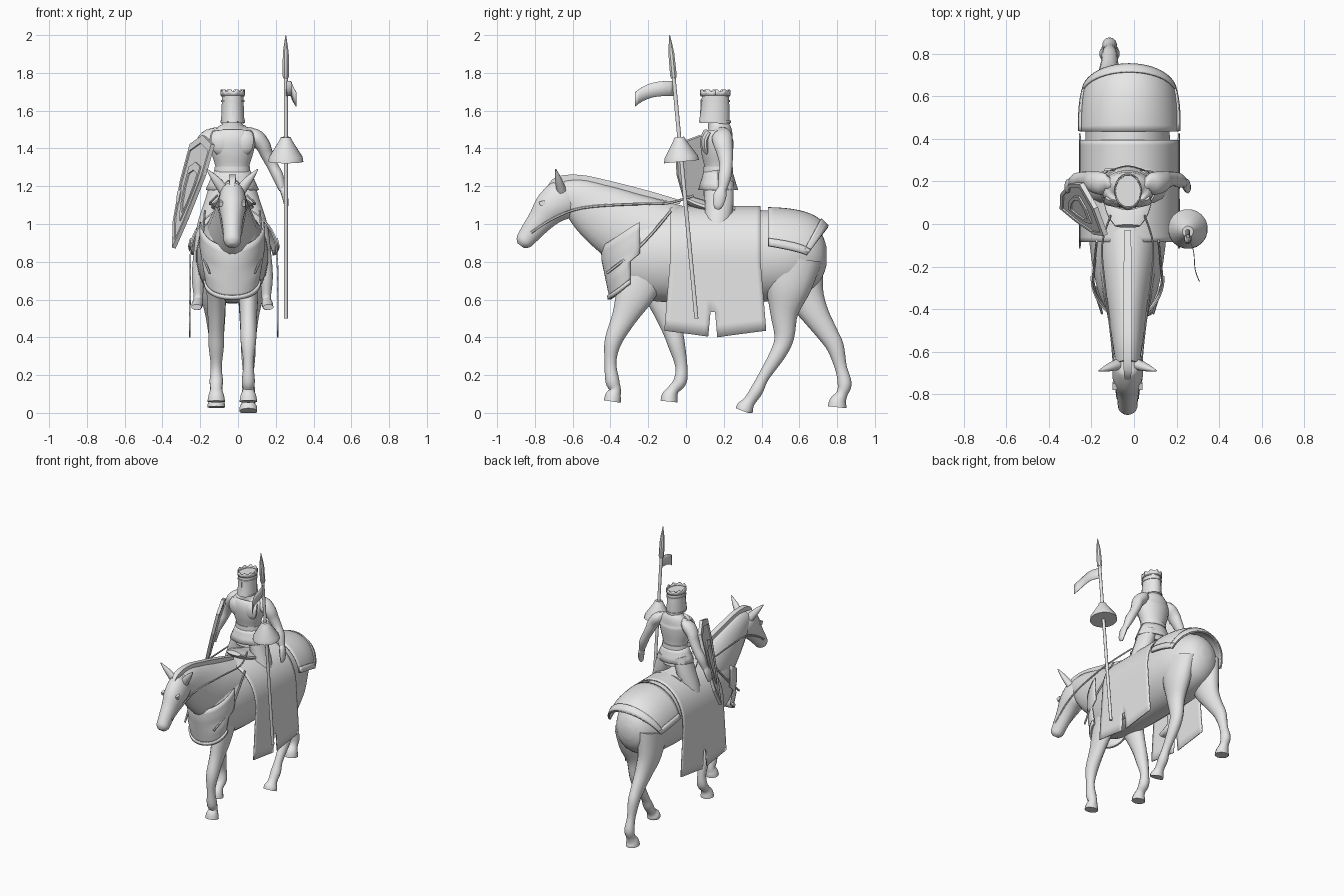
import bpy, bmesh, math
from mathutils import Vector

CX = -0.03  # mirror plane of horse and rider
grey = bpy.data.materials.new("plain_grey")
grey.diffuse_color = (0.8, 0.8, 0.8, 1)


def make(name, verts, faces, thick=0.0, smooth=True, angle=40):
    me = bpy.data.meshes.new(name)
    me.from_pydata([tuple(v) for v in verts], [], faces)
    bm = bmesh.new()
    bm.from_mesh(me)
    bmesh.ops.delete(bm, geom=[v for v in bm.verts if not v.link_faces], context='VERTS')
    bmesh.ops.recalc_face_normals(bm, faces=bm.faces)
    bm.to_mesh(me)
    bm.free()
    ob = bpy.data.objects.new(name, me)
    bpy.context.collection.objects.link(ob)
    me.materials.append(grey)
    if thick:
        m = ob.modifiers.new("thickness", 'SOLIDIFY')
        m.thickness = thick
        m.offset = 0
    if smooth:
        bpy.ops.object.select_all(action='DESELECT')
        ob.select_set(True)
        bpy.context.view_layer.objects.active = ob
        bpy.ops.object.shade_smooth_by_angle(angle=math.radians(angle))
    return ob


def spline(rows, steps):
    out, n = [], len(rows)
    for i in range(n - 1):
        a, b, c, d = (rows[max(i - 1, 0)], rows[i], rows[i + 1], rows[min(i + 2, n - 1)])
        for k in range(steps):
            t = k / steps
            out.append([0.5 * (2 * q + (r - p) * t + (2 * p - 5 * q + 4 * r - s) * t * t
                               + (3 * q - p - 3 * r + s) * t ** 3) for p, q, r, s in zip(a, b, c, d)])
    return out + [list(rows[-1])]


def tube(name, rows, n=16, steps=4, angle=50):
    """Rows of x, y, z, sideways radius, other radius."""
    rows = spline(rows, steps)
    P = [Vector(r[:3]) for r in rows]
    verts = []
    for i, r in enumerate(rows):
        t = (P[min(i + 1, len(P) - 1)] - P[max(i - 1, 0)]).normalized()
        side = Vector((1, 0, 0))
        side = (side - t * side.dot(t)).normalized()
        up = t.cross(side)
        for k in range(n):
            a = 2 * math.pi * (k + 0.5) / n
            v = P[i] + side * math.cos(a) * max(r[3], .002) + up * math.sin(a) * max(r[4], .002)
            v.z = max(v.z, 0)
            verts.append(v)
    faces = [(i * n + k, i * n + (k + 1) % n, (i + 1) * n + (k + 1) % n, (i + 1) * n + k)
             for i in range(len(rows) - 1) for k in range(n)]
    faces += [tuple(range(n)), tuple(range(len(verts) - n, len(verts)))]
    return make(name, verts, faces, angle=angle)


def mid(rows):
    return [(CX, y, z, a, b) for y, z, a, b in rows]


def sided(s, rows):
    return [(CX + s * dx, *r) for dx, *r in rows]


def sheet(name, f, nu, nv, thick=0.008, keep=lambda i, j: True, smooth=True):
    verts = [f(i / nu, j / nv) for i in range(nu + 1) for j in range(nv + 1)]
    w = nv + 1
    faces = [(i * w + j, i * w + j + 1, (i + 1) * w + j + 1, (i + 1) * w + j)
             for i in range(nu) for j in range(nv) if keep(i, j)]
    return make(name, verts, faces, thick, smooth, 30)


# Horse body, neck and head
tube("horse_body", mid([(-.43, .83, .04, .06), (-.4, .83, .1, .14), (-.28, .83, .15, .22), (-.05, .83, .185, .25),
                        (.2, .83, .195, .25), (.4, .83, .2, .245), (.55, .83, .19, .225), (.66, .83, .15, .18),
                        (.72, .83, .1, .115), (.745, .83, .04, .045)]), 24)
tube("horse_neck", mid([(-.05, .9, .155, .2), (-.27, .96, .125, .2), (-.44, 1.05, .092, .165), (-.57, 1.13, .07, .115),
                        (-.66, 1.16, .055, .075)]), 20)
tube("horse_head", mid([(-.6, 1.18, .04, .05), (-.64, 1.14, .068, .105), (-.71, 1.09, .072, .095),
                        (-.77, 1.02, .057, .07), (-.83, .945, .048, .055), (-.86, .905, .044, .045),
                        (-.875, .885, .022, .022)]), 20)
tube("mane", mid([(-.73, 1.19, .016, .012), (-.68, 1.235, .026, .022), (-.56, 1.243, .026, .024),
                  (-.4, 1.21, .026, .024), (-.2, 1.16, .026, .022), (-.03, 1.115, .022, .015)]), 4, angle=30)

# Horse legs: rows of side offset, y, z, side radius, depth radius
front_r = [(.08, -.2, .78, .055, .12), (.085, -.27, .63, .053, .1), (.085, -.33, .5, .045, .065),
           (.085, -.385, .38, .042, .046), (.085, -.4, .27, .028, .031), (.085, -.39, .17, .035, .037),
           (.085, -.375, .125, .03, .03), (.085, -.385, .09, .042, .042), (.085, -.39, .06, .048, .045)]
front_l = [(.085, -.18, .75, .055, .12), (.085, -.12, .58, .05, .075), (.085, -.075, .45, .042, .055),
           (.085, -.05, .36, .042, .045), (.085, -.025, .25, .03, .032), (.085, -.03, .17, .036, .035),
           (.085, -.065, .125, .032, .03), (.085, -.085, .09, .042, .042), (.085, -.09, .06, .048, .045)]
hind_r = [(.1, .56, .82, .08, .16), (.1, .54, .67, .075, .125), (.09, .52, .53, .055, .075),
          (.085, .52, .4, .042, .052), (.085, .485, .31, .038, .042), (.085, .41, .19, .028, .03),
          (.085, .375, .12, .036, .034), (.085, .335, .06, .032, .032), (.085, .315, .03, .046, .045),
          (.085, .305, 0.008, .048, .045)]
hind_l = [(.1, .58, .82, .08, .15), (.1, .62, .65, .07, .11), (.09, .68, .53, .055, .075),
          (.085, .75, .42, .042, .055), (.085, .79, .35, .038, .046), (.085, .82, .24, .028, .032),
          (.085, .84, .155, .035, .037), (.085, .825, .1, .032, .03), (.085, .805, .06, .044, .045),
          (.085, .8, .03, .048, .05)]
for nm, s, rows in (("front_right_leg", 1, front_r), ("front_left_leg", -1, front_l),
                    ("hind_right_leg", 1, hind_r), ("hind_left_leg", -1, hind_l)):
    tube(nm, sided(s, rows), 14)

for s, nm in ((1, "right"), (-1, "left")):
    # Ears, eyes, reins and harness straps
    tube("ear_" + nm, sided(s, [(.045, -.66, 1.18, .03, .026), (.088, -.675, 1.235, .022, .018),
                                (.135, -.69, 1.29, .003, .003)]), 10)
    tube("eye_" + nm, sided(s, [(.06, -.745, 1.115, .014, .017), (.06, -.775, 1.105, .014, .017)]), 4, 1, 20)
    tube("rein_" + nm, sided(s, [(.048, -.82, .955, .005, .007), (.062, -.7, 1.03, .005, .007),
                                 (.075, -.55, 1.085, .005, .007), (.105, -.3, 1.105, .005, .007),
                                 (.12, -.1, 1.11, .005, .007), (.08, .04, 1.15, .005, .007)]), 6)
    tube("chest_strap_" + nm, sided(s, [(.145, -.08, 1.07, .006, .008), (.155, -.18, .95, .006, .008),
                                        (.16, -.28, .85, .006, .008), (.12, -.42, .74, .006, .008)]), 6)
    # Rider arm, hand and leg
    tube("arm_" + nm, sided(s, [(.07, .185, 1.465, .03, .045), (.12, .19, 1.46, .043, .055),
                                (.16, .197, 1.42, .04, .05), (.182, .207, 1.37, .034, .042),
                                (.212, .212, 1.31, .03, .034), (.242, .205, 1.25, .03, .034),
                                (.265, .192, 1.18, .018, .022)]), 14)
    tube("hand_" + nm, sided(s, [(.265, .192, 1.19, .018, .022), (.278, .18, 1.15, .017, .034),
                                 (.285, .17, 1.1, .012, .026), (.28, .165, 1.08, .008, .014)]), 10)
    tube("rider_leg_" + nm, sided(s, [(.06, .175, 1.22, .055, .08), (.095, .175, 1.1, .058, .078),
                                      (.135, .165, .98, .055, .065), (.165, .15, .86, .04, .05),
                                      (.18, .15, .72, .036, .042), (.18, .15, .61, .025, .028),
                                      (.185, .11, .575, .03, .03), (.19, .04, .56, .028, .015)]), 12)
    tube("chest_muscle_" + nm, sided(s, [(.05, .115, 1.37, .03, .012), (.055, .105, 1.4, .05, .02),
                                         (.06, .105, 1.45, .055, .022), (.06, .125, 1.485, .045, .02)]), 12)

# Middle cloth: arch over the back with hanging sides and a slit in each hem
HANG = 6 / 46


def cloth(u, v):
    y = -.085 + .48 * u
    if HANG <= v <= 1 - HANG:
        a = math.pi * (v - HANG) / (1 - 2 * HANG)
        x, z = -.231 * math.cos(a), .8 + .292 * math.sin(a) ** .9
    else:
        s = -1 if v < .5 else 1
        d = (HANG - v if v < .5 else v - 1 + HANG) / HANG
        x, z = s * (.231 + .002 * d), .8 - d * (.4 - .035 * abs(2 * u - 1))
        y += d * .03 * (2 * u - 1)
        y += (max(0, d - .5) * .04 - .008) * max(0, 1 - abs(u - .475) * 5) * (1 if u > .475 else -1)
    return (-.022 + x, y, z)


sheet("middle_cloth", cloth, 20, 46, keep=lambda i, j: not (i == 9 and (j < 2 or j > 43)))


# Rump cloth, drooping at the rear, with a raised border along its hems
def rump(u, v, r=0.0):
    a = math.radians(-82 + 164 * v)
    c = math.cos(a)
    y = .435 + u * (.185 + .13 * c) + r * .3
    k = .232 - .02 * u ** 3 + r
    top = .235 - .055 * u ** 2 - .05 * u ** 6 + r
    return (-.022 + k * math.sin(a), y, .85 - .04 * u * (1 - c) + top * c)


sheet("rump_cloth", rump, 10, 24)
sheet("rump_border", lambda u, v: rump(.88 + .12 * u, v, .008), 3, 24, .008)
for s, nm in ((0, "left"), (1, "right")):
    sheet("rump_side_trim_" + nm, lambda u, v: rump(u, s + (.06 if s == 0 else -.06) * v, .008), 8, 2, .008)


# Chest bib wrapped round the front of the horse with a U-shaped rim
def bib(u, v, r=0.0):
    a = math.radians(-92 + 184 * u)
    c = max(math.cos(a), 0)
    low = .6 + .08 * (1 - c) ** 1.1
    top = .88 + .13 * (1 - c)
    back = -.05 * (1 - c) * (1 if v < .5 else 0)
    wide = .135 + .035 * min(1, v * 1.6)
    return (CX + (wide + r) * math.sin(a), -.25 + back - (.15 + .045 * min(1, v * 1.3) + r) * math.cos(a),
            low + (top - low) * v)


sheet("chest_bib", bib, 24, 8)
sheet("bib_rim", lambda u, v: bib(u, .08 * v, .008), 24, 1, .012)

# Saddle
tube("saddle", mid([(-.01, 1.14, .06, .015), (.05, 1.11, .1, .03), (.15, 1.08, .12, .03), (.26, 1.07, .11, .025)]), 14)

# Rider torso, belt and skirt
tube("rider_torso", mid([(.17, 1.15, .1, .08), (.17, 1.28, .087, .07), (.165, 1.38, .113, .085),
                         (.165, 1.45, .125, .088), (.175, 1.495, .1, .07), (.165, 1.525, .055, .05),
                         (.155, 1.58, .04, .042)]), 20)
tube("belt", mid([(.17, 1.275, .096, .08), (.17, 1.305, .094, .078)]), 20, 1)


def skirt(u, v):
    a = 2 * math.pi * u
    f = v * (1 + .06 * math.cos(8 * a))
    return (CX + (.09 + .045 * f) * math.cos(a), .17 + (.07 + .03 * f) * math.sin(a), 1.285 - .105 * v)


sheet("skirt", skirt, 32, 3)

# Helmet with bands, visor ridge and crown points
HX, HY = -.028, .155
tube("helmet", [(HX, HY - .005, 1.535, .063, .083), (HX, HY, 1.6, .06, .077), (HX, HY, 1.66, .058, .073),
                (HX, HY, 1.69, .057, .071)], 20, 2, 30)
for z, h, k in ((1.535, .012, .003), (1.645, .012, 0), (1.675, .014, 0)):
    tube("helmet_band", [(HX, HY, z, .063 + k, .078 + k * 2), (HX, HY, z + h, .063 + k, .078 + k * 2)], 20, 1, 30)
tube("visor_ridge", [(HX, HY - .078, 1.54, .006, .006), (HX, HY - .073, 1.66, .006, .006)], 4, 1, 20)
sheet("crown", lambda u, v: (HX + .061 * math.cos(2 * math.pi * u), HY + .077 * math.sin(2 * math.pi * u),
                             1.68 + v * (.033 if round(u * 40) % 4 < 2 else .022)), 40, 1, .006)

# Shield: kite plate with rim and raised emblem panel, tilted outward
outline = [(.05, 1), (-.95, .84), (-.9, .3), (-.42, -.45), (.05, -1), (.6, -.55), (.95, .2), (.95, .84)]


def shield_at(p, lift):
    u, v = Vector((-.06, .128, 0)), Vector((.08, 0, .298))
    n = u.cross(v).normalized()
    n = n if n.x < 0 else -n
    return Vector((-.255, .07, 1.17)) + u * p[0] + v * p[1] + n * lift


def plate(name, k0, k1, lift, thick):
    m = len(outline)
    vs = [shield_at((k * x, k * y), lift) for k in (k0, k1) for x, y in outline]
    fs = [(i, (i + 1) % m, m + (i + 1) % m, m + i) for i in range(m)] if k0 else [tuple(range(m, 2 * m))]
    make(name, vs, fs, thick, False)


plate("shield", 0, .97, 0, .012)
plate("shield_rim", .86, 1, .002, .022)
plate("shield_emblem", .38, .52, .008, .01)


# Lance: shaft, hand guard, spear head and pennant
def on_lance(z):
    return (.253, .055 - .0945 * (z - .5), z)


def lance_part(name, rows, n=12):
    return tube(name, [(*on_lance(z), r, r) for z, r in rows], n, 1, 35)


lance_part("lance_shaft", [(.5, .011), (1.8, .011)])
lance_part("hand_guard", [(1.33, .094), (1.355, .09), (1.44, .035), (1.46, .026)], 20)
lance_part("spear_head", [(1.77, .013), (1.785, .019), (1.9, .017), (1.94, .012), (2.0, .002)], 8)
sheet("pennant", lambda u, v: (.255 + .055 * u + .008 * math.sin(6 * u), -.065 - .205 * u,
                               1.757 - .06 * u ** 3 - v * (.08 - .005 * u)), 10, 2, .004)
